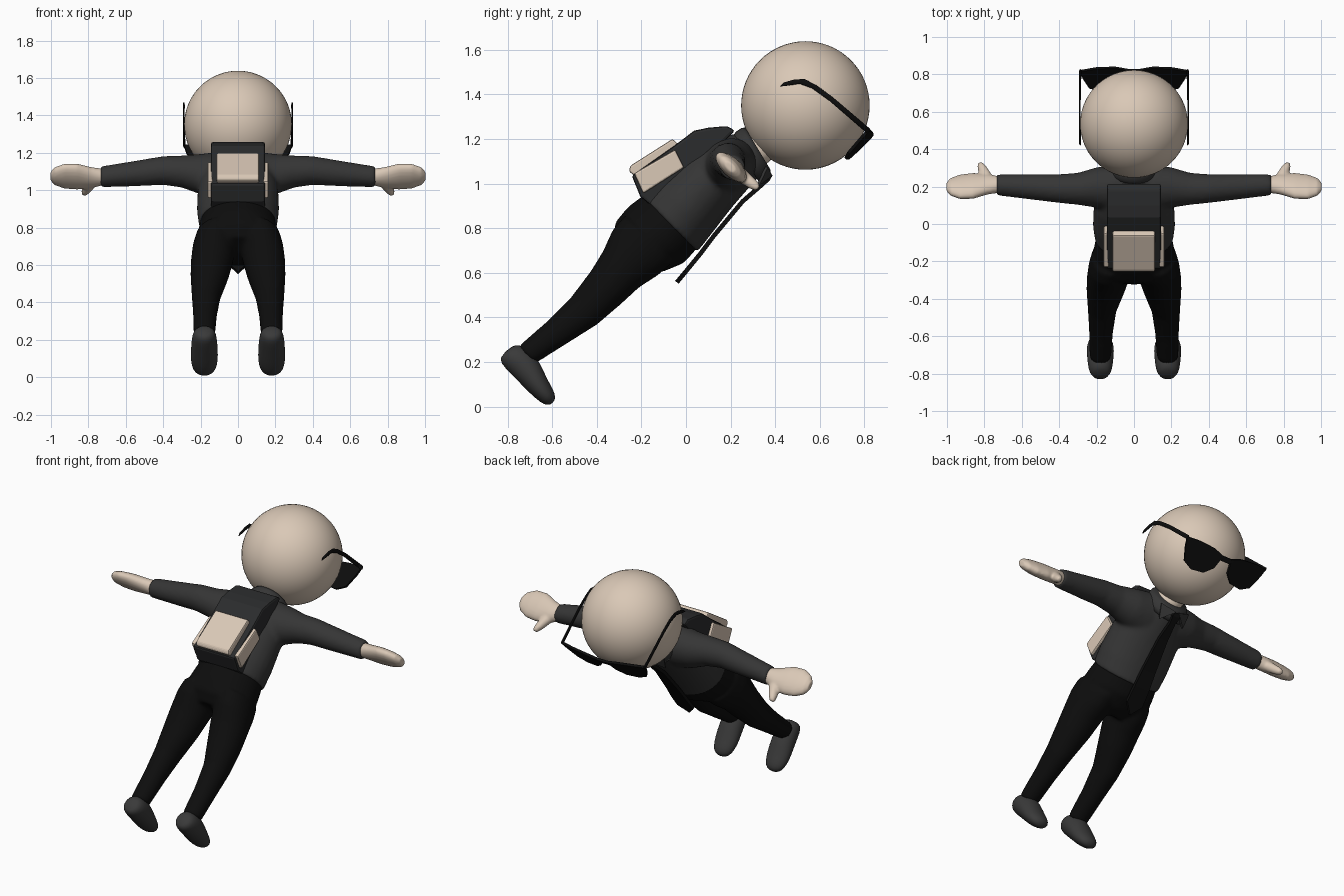
import bpy, bmesh
from math import cos, sin, pi, radians
from mathutils import Matrix, Vector

if "Cube" in bpy.data.objects:
    bpy.data.objects.remove(bpy.data.objects["Cube"])

# The figure is built upright facing +y, then leaned forward as a whole
LEAN = Matrix.Translation((0, -0.07, 0.82)) @ Matrix.Rotation(radians(-45), 4, 'X')


def material(name, r, g, b):
    m = bpy.data.materials.new(name)
    m.use_nodes = True
    m.diffuse_color = (r, g, b, 1)
    bsdf = m.node_tree.nodes["Principled BSDF"]
    bsdf.inputs["Base Color"].default_value = (r, g, b, 1)
    bsdf.inputs["Roughness"].default_value = 0.8
    return m


BEIGE = material("beige", 0.70, 0.58, 0.47)
GREY = material("dark_grey", 0.036, 0.036, 0.036)
SHOE = material("shoe_grey", 0.042, 0.042, 0.042)
BAG = material("charcoal", 0.024, 0.025, 0.026)
BLACK = material("black", 0.004, 0.004, 0.004)


def finish(name, bm, mat, smooth=True, mirror=False):
    bmesh.ops.recalc_face_normals(bm, faces=bm.faces)
    me = bpy.data.meshes.new(name)
    bm.to_mesh(me)
    bm.free()
    me.materials.append(mat)
    for p in me.polygons:
        p.use_smooth = smooth
    ob = bpy.data.objects.new(name, me)
    bpy.context.collection.objects.link(ob)
    ob.matrix_world = LEAN
    if mirror:
        ob.modifiers.new("mirror", 'MIRROR').use_clip = False
        ob.modifiers["mirror"].use_mirror_merge = False
    return ob


def loft(bm, axis, sections, n=24):
    """Closed tube of ellipses: (position on axis, centre a, centre b, radius a, radius b)."""
    rings = []
    for t, ca, cb, ra, rb in sections:
        ring = []
        for i in range(n):
            a = ca + ra * cos(2 * pi * i / n)
            b = cb + rb * sin(2 * pi * i / n)
            co = {'x': (t, a, b), 'y': (a, t, b), 'z': (a, b, t)}[axis]
            ring.append(bm.verts.new(co))
        rings.append(ring)
    for r, s in zip(rings, rings[1:]):
        for i in range(n):
            j = (i + 1) % n
            bm.faces.new((r[i], r[j], s[j], s[i]))
    bm.faces.new(rings[0])
    bm.faces.new(rings[-1])


def blend(ob, voxel, rounds):
    """Fuse overlapping tubes into one soft surface."""
    r = ob.modifiers.new("fuse", 'REMESH')
    r.mode = 'VOXEL'
    r.voxel_size = voxel
    r.use_smooth_shade = True
    s = ob.modifiers.new("soften", 'SMOOTH')
    s.factor = 0.5
    s.iterations = rounds


def prism(name, profile, x0, x1, mat, bevel, mirror=False):
    """Side profile (y, z) extruded across x with bevelled edges."""
    bm = bmesh.new()
    face = bm.faces.new([bm.verts.new((x0, y, z)) for y, z in profile])
    ext = bmesh.ops.extrude_face_region(bm, geom=[face])
    moved = [v for v in ext["geom"] if isinstance(v, bmesh.types.BMVert)]
    bmesh.ops.translate(bm, verts=moved, vec=(x1 - x0, 0, 0))
    ob = finish(name, bm, mat, False, mirror)
    b = ob.modifiers.new("bevel", 'BEVEL')
    b.width = bevel
    b.segments = 2
    return ob


def plate(name, outlines, mat, thick, mirror=False):
    bm = bmesh.new()
    for pts in outlines:
        bm.faces.new([bm.verts.new(p) for p in pts])
    bmesh.ops.remove_doubles(bm, verts=bm.verts, dist=0.0001)
    ob = finish(name, bm, mat, False, mirror)
    s = ob.modifiers.new("thickness", 'SOLIDIFY')
    s.thickness = thick
    s.offset = 0
    return ob


# Head
bm = bmesh.new()
bmesh.ops.create_uvsphere(bm, u_segments=48, v_segments=32, radius=0.288,
                          matrix=Matrix.Translation((0, 0.053, 0.803)))
finish("head", bm, BEIGE)

# Neck
bm = bmesh.new()
loft(bm, 'z', [(0.44, 0, 0.03, 0.08, 0.08), (0.56, 0, 0.04, 0.08, 0.08)])
finish("neck", bm, BEIGE)

# Shirt: half torso and a sleeve, mirrored and fused
bm = bmesh.new()
loft(bm, 'z', [(-0.005, 0, -0.003, 0.21, 0.178), (0.1, 0, -0.01, 0.22, 0.172),
               (0.25, 0, -0.015, 0.215, 0.158), (0.38, 0, -0.008, 0.19, 0.142),
               (0.45, 0, 0.01, 0.14, 0.12), (0.5, 0, 0.03, 0.1, 0.1)], 32)
for s in (1, -1):
    loft(bm, 'x', [(s * 0.1, 0, 0.36, 0.12, 0.14), (s * 0.2, 0, 0.375, 0.105, 0.112),
                   (s * 0.3, -0.015, 0.38, 0.085, 0.086), (s * 0.4, -0.018, 0.385, 0.077, 0.077),
                   (s * 0.55, 0, 0.38, 0.068, 0.068), (s * 0.735, 0.02, 0.375, 0.056, 0.056)])
blend(finish("shirt", bm, GREY), 0.012, 8)

# Collar band, sloping down to the front, with two points
bm = bmesh.new()
loft(bm, 'z', [(0.44, 0, 0.04, 0.125, 0.12), (0.47, 0, 0.04, 0.13, 0.124),
               (0.5, 0, 0.04, 0.122, 0.118), (0.515, 0, 0.04, 0.11, 0.108)], 32)
for v in bm.verts:
    v.co.z -= 0.25 * (v.co.y - 0.04)
finish("collar", bm, GREY)
plate("collar_point", [[(0.008, 0.166, 0.475), (0.1, 0.125, 0.485),
                        (0.085, 0.155, 0.4)]], GREY, 0.012, True)

# Tie: knot and a widening blade with a pointed tip
rows = [(0.015, 0.162, 0.47), (0.026, 0.168, 0.45), (0.018, 0.166, 0.41),
        (0.03, 0.158, 0.3), (0.045, 0.176, 0.1), (0.052, 0.19, 0), (0.055, 0.2, -0.1)]
strips = [[(-a[0], a[1], a[2]), (a[0], a[1], a[2]), (b[0], b[1], b[2]), (-b[0], b[1], b[2])]
          for a, b in zip(rows, rows[1:])]
w, y, z = rows[-1]
strips.append([(-w, y, z), (w, y, z), (0, 0.206, -0.165)])
plate("tie", strips, BLACK, 0.02)

# Trousers: hips and both legs fused
bm = bmesh.new()
loft(bm, 'z', [(0.04, 0, -0.005, 0.195, 0.165), (-0.08, 0, -0.01, 0.215, 0.178),
               (-0.17, 0, -0.024, 0.225, 0.155), (-0.23, 0, -0.02, 0.17, 0.11)], 32)
for s in (1, -1):
    loft(bm, 'z', [(-0.12, s * 0.12, -0.02, 0.105, 0.15), (-0.2, s * 0.128, -0.02, 0.115, 0.145),
                   (-0.3, s * 0.14, -0.012, 0.113, 0.115), (-0.4, s * 0.152, -0.002, 0.102, 0.101),
                   (-0.55, s * 0.17, 0.003, 0.077, 0.085), (-0.7, s * 0.176, -0.014, 0.064, 0.068),
                   (-0.875, s * 0.18, -0.04, 0.058, 0.054)])
blend(finish("trousers", bm, BLACK), 0.012, 6)

# Shoes
bm = bmesh.new()
loft(bm, 'y', [(-0.118, 0.18, -0.927, 0.035, 0.035), (-0.095, 0.18, -0.92, 0.06, 0.06),
               (-0.04, 0.18, -0.912, 0.068, 0.07), (0.03, 0.18, -0.918, 0.072, 0.064),
               (0.1, 0.18, -0.933, 0.074, 0.05), (0.16, 0.18, -0.938, 0.062, 0.04),
               (0.185, 0.18, -0.94, 0.04, 0.026), (0.194, 0.18, -0.94, 0.015, 0.01)])
ob = finish("shoe", bm, SHOE, mirror=True)
ob.modifiers.new("round", 'SUBSURF').levels = 1

# Hands: flat mitten with a forward thumb
bm = bmesh.new()
loft(bm, 'x', [(0.71, 0.02, 0.375, 0.042, 0.042), (0.78, 0.026, 0.375, 0.066, 0.042),
               (0.86, 0.015, 0.372, 0.088, 0.042), (0.93, 0.01, 0.37, 0.085, 0.038),
               (0.98, 0.01, 0.37, 0.06, 0.03), (1.002, 0.01, 0.37, 0.03, 0.017)])
loft(bm, 'y', [(0.03, 0.785, 0.376, 0.045, 0.032), (0.09, 0.795, 0.38, 0.033, 0.03),
               (0.14, 0.813, 0.387, 0.024, 0.024), (0.167, 0.822, 0.39, 0.014, 0.014)])
blend(finish("hand", bm, BEIGE, mirror=True), 0.007, 5)

# Backpack with a back pocket and two side pockets
prism("backpack", [(-0.09, 0.5), (-0.13, 0.49), (-0.185, 0.424), (-0.22, 0.37), (-0.235, 0.26),
                   (-0.275, 0.03), (-0.18, -0.01), (-0.09, 0.0)], -0.145, 0.145, BAG, 0.012)
prism("back_pocket", [(-0.21, 0.278), (-0.262, 0.276), (-0.311, 0.057), (-0.298, 0.035),
                      (-0.25, 0.04)], -0.115, 0.112, BEIGE, 0.008)
prism("side_pocket", [(-0.22, 0.25), (-0.135, 0.222), (-0.182, 0.01), (-0.275, 0.045)],
      0.135, 0.162, BEIGE, 0.008, True)


# Sunglasses: wrapped lenses, bridge and hooked temples
def wrap(x, z):
    return (x, 0.36 - 0.35 * x * x, z)


lens = [(0.03, 0.905), (0.1, 0.926), (0.2, 0.932), (0.29, 0.925), (0.275, 0.87),
        (0.24, 0.79), (0.18, 0.762), (0.1, 0.772), (0.05, 0.82)]
plate("sunglass_lens", [[wrap(x, z) for x, z in lens]], BLACK, 0.014, True)
plate("sunglass_bridge", [[wrap(-0.045, 0.905), wrap(0.045, 0.905), wrap(0.04, 0.875),
                           wrap(-0.04, 0.875)]], BLACK, 0.014)
bm = bmesh.new()
loft(bm, 'y', [(0.335, 0.287, 0.922, 0.006, 0.013), (0.113, 0.29, 0.905, 0.005, 0.012),
               (0.02, 0.29, 0.89, 0.005, 0.012), (-0.035, 0.29, 0.868, 0.005, 0.016),
               (-0.065, 0.289, 0.83, 0.005, 0.02), (-0.088, 0.288, 0.795, 0.005, 0.014)], 10)
finish("sunglass_temple", bm, BLACK, mirror=True)
